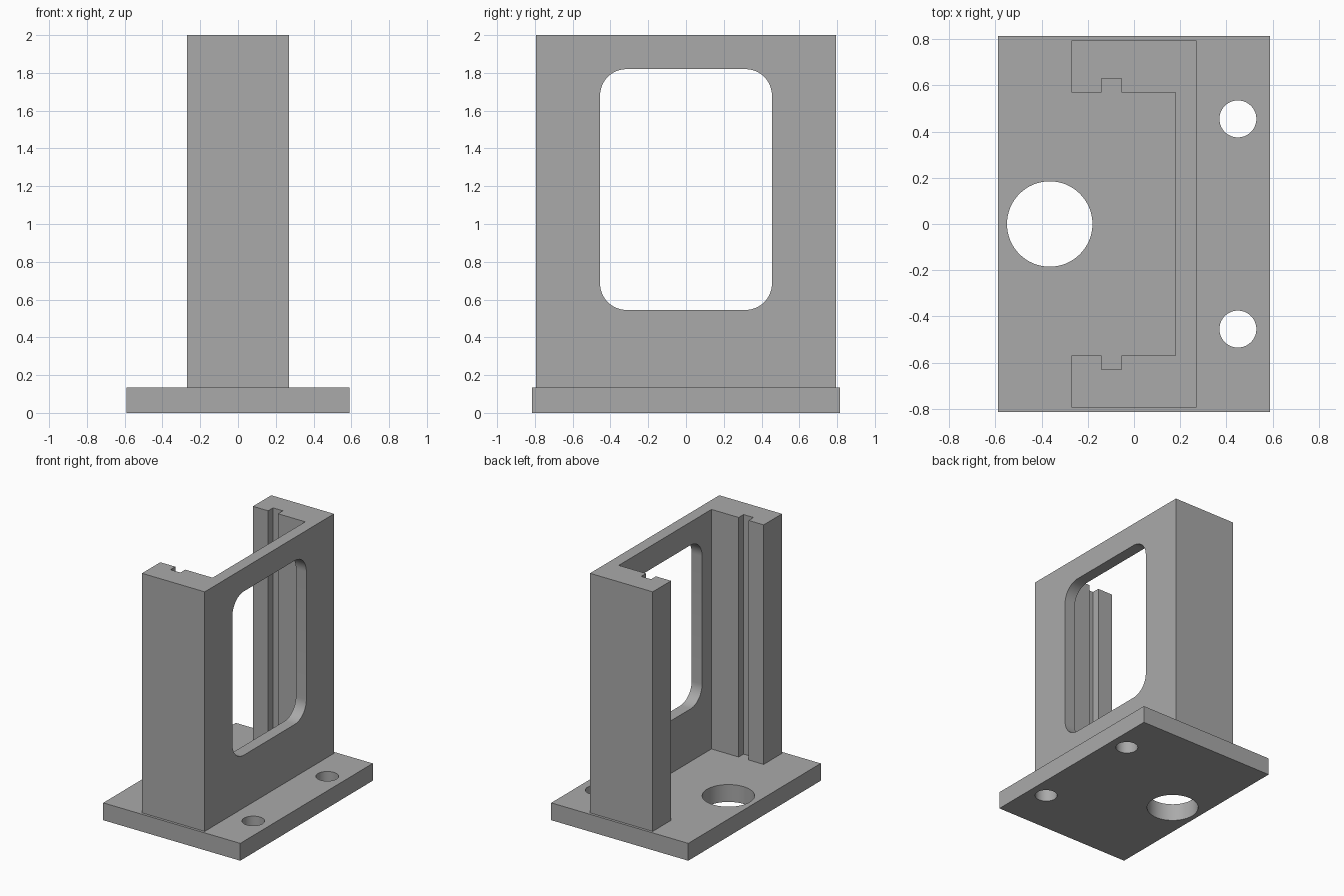
import bpy
import bmesh
import math

cube = bpy.data.objects.get("Cube")
if cube:
    bpy.data.objects.remove(cube, do_unlink=True)

grey = bpy.data.materials.new("plain_grey")
grey.use_nodes = True
colour = (0.4, 0.4, 0.4, 1)
grey.diffuse_color = colour
grey.node_tree.nodes["Principled BSDF"].inputs["Base Color"].default_value = colour

BASE_TOP = 0.135
TOP = 2.0


def prism(name, outline, z0, z1):
    """Extrude a flat outline upward between two heights."""
    bm = bmesh.new()
    face = bm.faces.new([bm.verts.new((x, y, z0)) for x, y in outline])
    lifted = bmesh.ops.extrude_face_region(bm, geom=[face])["geom"]
    verts = [g for g in lifted if isinstance(g, bmesh.types.BMVert)]
    bmesh.ops.translate(bm, verts=verts, vec=(0, 0, z1 - z0))
    bmesh.ops.recalc_face_normals(bm, faces=bm.faces)
    mesh = bpy.data.meshes.new(name)
    bm.to_mesh(mesh)
    bm.free()
    mesh.materials.append(grey)
    obj = bpy.data.objects.new(name, mesh)
    bpy.context.collection.objects.link(obj)
    return obj


def rectangle(x0, x1, y):
    return [(x0, -y), (x1, -y), (x1, y), (x0, y)]


def circle(cx, cy, r, n=64):
    return [(cx + r * math.cos(math.tau * i / n), cy + r * math.sin(math.tau * i / n))
            for i in range(n)]


def cut(target, cutter):
    """Subtract the cutter, apply the result and delete the cutter."""
    mod = target.modifiers.new("cut", "BOOLEAN")
    mod.operation = "DIFFERENCE"
    mod.solver = "EXACT"
    mod.object = cutter
    bpy.ops.object.select_all(action="DESELECT")
    bpy.context.view_layer.objects.active = target
    target.select_set(True)
    bpy.ops.object.modifier_apply(modifier=mod.name)
    bpy.data.objects.remove(cutter, do_unlink=True)


# Base plate with one large and two small through holes
base = prism("base_plate", rectangle(-0.59, 0.59, 0.815), 0, BASE_TOP)
for cx, cy, r in ((-0.365, 0, 0.185), (0.45, 0.455, 0.08), (0.45, -0.455, 0.08)):
    cut(base, prism("hole_cutter", circle(cx, cy, r), -0.1, 0.3))

# Channel-shaped upright: two grooved side posts joined by a wall
half = [(0.27, 0.795), (-0.27, 0.795), (-0.27, 0.57), (-0.14, 0.57),
        (-0.14, 0.63), (-0.055, 0.63), (-0.055, 0.57), (0.18, 0.57)]
outline = half + [(x, -y) for x, y in reversed(half)]
upright = prism("channel_upright", outline, BASE_TOP, TOP)

# Rounded window through the wall
window = prism("window_cutter", rectangle(0.1, 0.4, 0.455), 0.545, 1.82)
bm = bmesh.new()
bm.from_mesh(window.data)
along_x = [e for e in bm.edges if abs(e.verts[0].co.x - e.verts[1].co.x) > 0.1]
bmesh.ops.bevel(bm, geom=along_x, offset=0.14, segments=12, profile=0.5, affect="EDGES")
bm.to_mesh(window.data)
bm.free()
cut(upright, window)

# Smooth the curved cuts and keep the corners crisp
for obj in (base, upright):
    bpy.ops.object.select_all(action="DESELECT")
    bpy.context.view_layer.objects.active = obj
    obj.select_set(True)
    bpy.ops.object.shade_smooth_by_angle(angle=math.radians(30))
